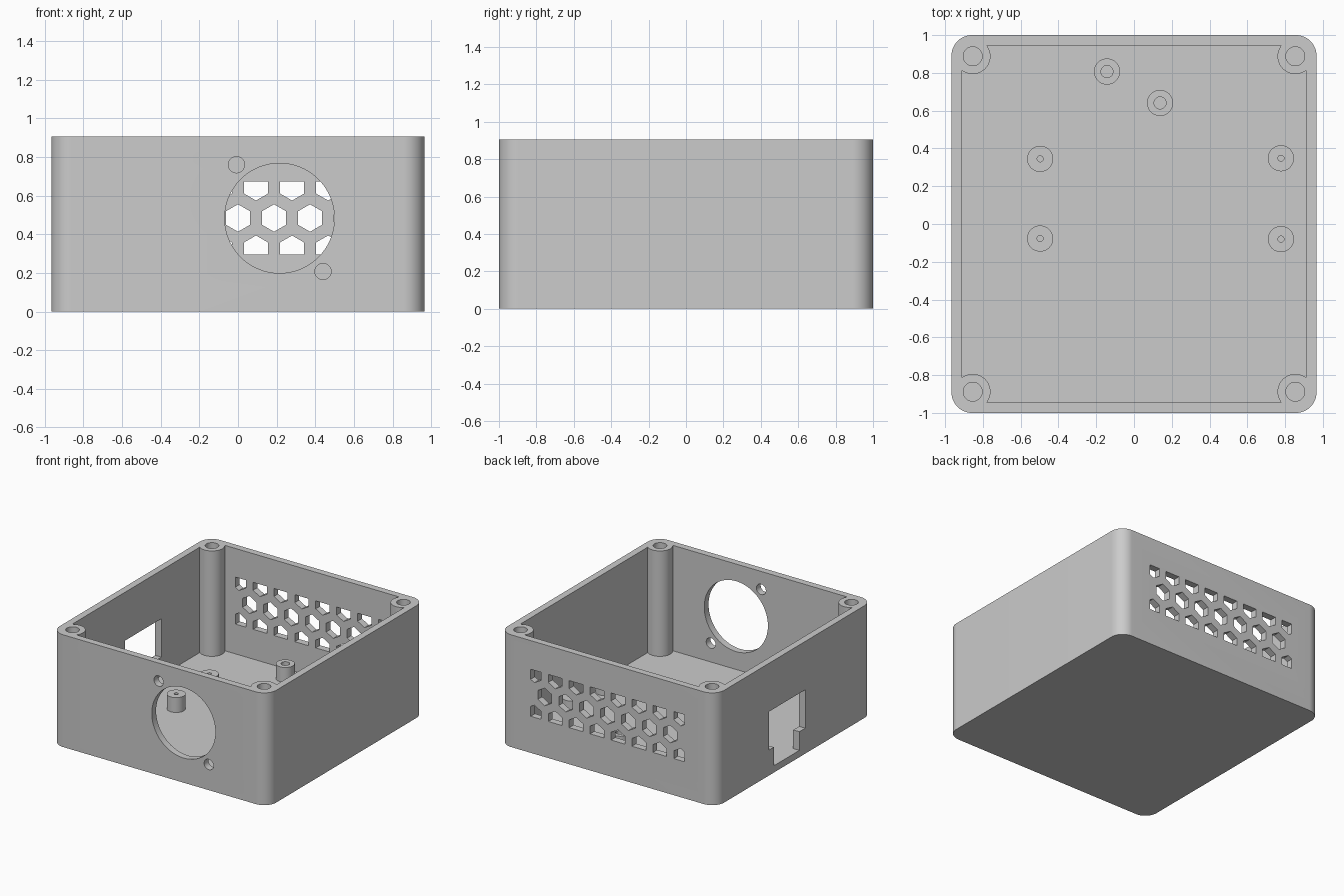
import bpy, bmesh, math

if "Cube" in bpy.data.objects:
    bpy.data.objects.remove(bpy.data.objects["Cube"])

HX, HY, H = 0.966, 1.0, 0.905      # outer half sizes and height
WALL, FLOOR = 0.055, 0.055
POST = (0.854, 0.888)              # corner post centre

grey = bpy.data.materials.new("light_grey")
grey.diffuse_color = (0.6, 0.6, 0.6, 1)
grey.use_nodes = True
grey.node_tree.nodes["Principled BSDF"].inputs["Base Color"].default_value = grey.diffuse_color


def circle(cx, cy, r, n=64):
    return [(cx + r * math.cos(2 * math.pi * (i + 0.5) / n),
             cy + r * math.sin(2 * math.pi * (i + 0.5) / n)) for i in range(n)]


def rect(x0, x1, y0, y1):
    return [(x0, y0), (x1, y0), (x1, y1), (x0, y1)]


def prism(name, outlines, axis, a, b):
    """Extrude flat outlines along an axis from a to b."""
    place = {'x': lambda p, q, t: (t, p, q),
             'y': lambda p, q, t: (p, t, q),
             'z': lambda p, q, t: (p, q, t)}[axis]
    bm = bmesh.new()
    for pts in outlines:
        lo = [bm.verts.new(place(p, q, a)) for p, q in pts]
        hi = [bm.verts.new(place(p, q, b)) for p, q in pts]
        bm.faces.new(lo)
        bm.faces.new(hi)
        for i in range(len(pts)):
            j = (i + 1) % len(pts)
            bm.faces.new((lo[i], lo[j], hi[j], hi[i]))
    bmesh.ops.recalc_face_normals(bm, faces=bm.faces)
    me = bpy.data.meshes.new(name)
    bm.to_mesh(me)
    bm.free()
    ob = bpy.data.objects.new(name, me)
    bpy.context.collection.objects.link(ob)
    me.materials.append(grey)
    return ob


def boolean(ob, tool, op='DIFFERENCE'):
    """Apply a boolean and delete the tool."""
    mod = ob.modifiers.new("bool", 'BOOLEAN')
    mod.operation, mod.object, mod.solver = op, tool, 'EXACT'
    bpy.context.view_layer.objects.active = ob
    bpy.ops.object.modifier_apply(modifier=mod.name)
    bpy.data.objects.remove(tool)


def smooth(ob):
    bpy.ops.object.select_all(action='DESELECT')
    ob.select_set(True)
    bpy.context.view_layer.objects.active = ob
    bpy.ops.object.shade_smooth_by_angle(angle=math.radians(30))


# Rounded outer block
R = 0.108
outline = []
for k, (sx, sy) in enumerate([(1, 1), (-1, 1), (-1, -1), (1, -1)]):
    for i in range(17):
        t = math.pi / 2 * (k + i / 16)
        outline.append((sx * (HX - R) + R * math.cos(t), sy * (HY - R) + R * math.sin(t)))
case = prism("case", [outline], 'z', 0, H)

# Cavity that leaves the corner screw posts standing
corners = [(sx * POST[0], sy * POST[1]) for sx in (-1, 1) for sy in (-1, 1)]
ix, iy = HX - WALL, HY - WALL
cavity = prism("cavity", [rect(-ix, ix, -iy, iy)], 'z', FLOOR, H + 0.1)
boolean(cavity, prism("posts", [circle(x, y, 0.094) for x, y in corners], 'z', -0.1, H + 0.3))
boolean(case, cavity)

# Screw holes in the posts
boolean(case, prism("post_holes", [circle(x, y, 0.05) for x, y in corners], 'z', H - 0.3, H + 0.1))

# Fan opening and its two screw holes in the front wall
fan = [circle(0.215, 0.483, 0.284, 96), circle(-0.008, 0.76, 0.042, 32), circle(0.44, 0.207, 0.042, 32)]
boolean(case, prism("fan_cut", fan, 'y', -1.1, -0.9))

# Honeycomb vent in the back wall, trimmed to a rectangle
pitch, hex_r, mid = 0.1865, 0.071, 0.484
cells = []
for row in (-1, 0, 1):
    for i in range(-4, 4 if row else 5):
        cx = (i + (0.5 if row else 0)) * pitch
        if abs(cx) < 0.7:
            cells.append([(cx + hex_r * math.sin(math.pi / 3 * k),
                           mid + row * pitch * 0.866 + hex_r * math.cos(math.pi / 3 * k)) for k in range(6)])
vent = prism("vent_cut", cells, 'y', 0.9, 1.1)
boolean(vent, prism("vent_trim", [rect(-0.685, 0.685, 0.295, 0.674)], 'y', 0.8, 1.2), 'INTERSECT')
boolean(case, vent)

# Stepped socket opening in the left wall
socket = [(-0.14, 0.205), (-0.065, 0.205), (-0.065, 0.055), (0.26, 0.055),
          (0.26, 0.205), (0.325, 0.205), (0.325, 0.515), (-0.14, 0.515)]
boolean(case, prism("socket_cut", [socket], 'x', -1.1, -0.88))
smooth(case)

# Board standoffs on the floor: x, y, hole radius
for x, y, r in [(-0.497, 0.345, 0.016), (0.778, 0.348, 0.016), (-0.497, -0.077, 0.016),
                (0.778, -0.08, 0.016), (-0.143, 0.807, 0.032), (0.138, 0.641, 0.032)]:
    standoff = prism("standoff", [circle(x, y, 0.069, 48)], 'z', FLOOR - 0.01, 0.175)
    boolean(standoff, prism("standoff_hole", [circle(x, y, r, 24)], 'z', FLOOR, 0.3))
    smooth(standoff)
